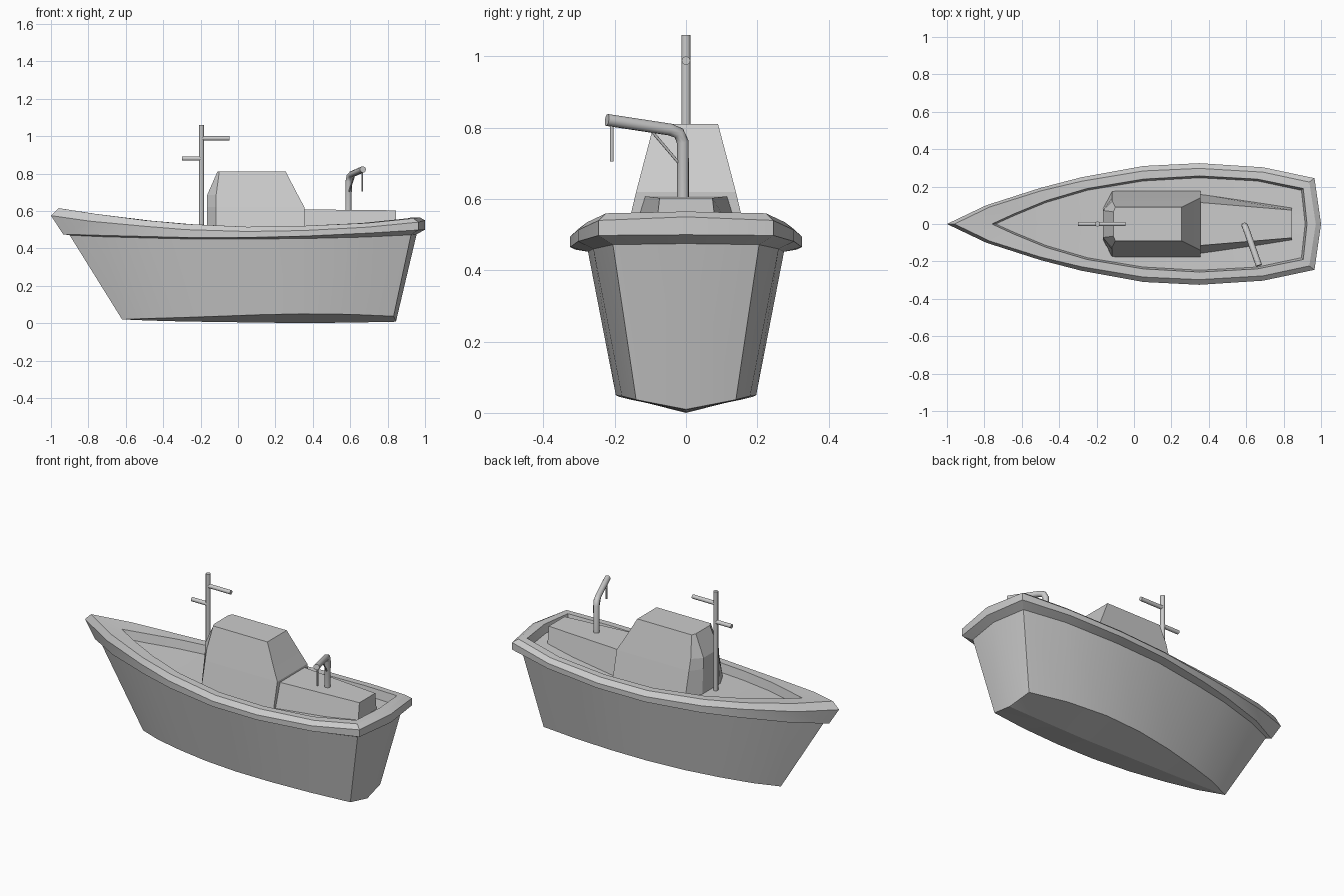
import bpy, bmesh
from mathutils import Vector

if "Cube" in bpy.data.objects:
    bpy.data.objects.remove(bpy.data.objects["Cube"])


def mesh_object(name, verts, faces, smooth=False):
    bm = bmesh.new()
    vs = [bm.verts.new(v) for v in verts]
    for f in faces:
        bm.faces.new([vs[i] for i in f])
    bmesh.ops.remove_doubles(bm, verts=bm.verts, dist=0.0005)
    bmesh.ops.recalc_face_normals(bm, faces=bm.faces)
    me = bpy.data.meshes.new(name)
    bm.to_mesh(me)
    bm.free()
    ob = bpy.data.objects.new(name, me)
    bpy.context.collection.objects.link(ob)
    if smooth:
        bpy.ops.object.select_all(action='DESELECT')
        ob.select_set(True)
        bpy.context.view_layer.objects.active = ob
        bpy.ops.object.shade_smooth_by_angle(angle=0.35)
    return ob


def loft_mirrored(name, rows):
    """Skin neighbouring lengthwise rows on both sides of the centreline."""
    verts, faces, n = [], [], len(rows[0])
    for side in (1, -1):
        base = len(verts)
        verts += [(x, y * side, z) for row in rows for x, y, z in row]
        for r in range(len(rows) - 1):
            for i in range(n - 1):
                a = base + r * n + i
                faces.append((a, a + 1, a + n + 1, a + n))
    return mesh_object(name, verts, faces, True)


def block(name, rings):
    """Closed solid through stacked rings with equal point counts."""
    n = len(rings[0])
    verts = [p for ring in rings for p in ring]
    faces = [tuple(range(n)), tuple(range(len(verts) - n, len(verts)))]
    for r in range(len(rings) - 1):
        for i in range(n):
            j = (i + 1) % n
            faces.append((r * n + i, r * n + j, (r + 1) * n + j, (r + 1) * n + i))
    return mesh_object(name, verts, faces)


def pipe(name, points, radius):
    cu = bpy.data.curves.new(name, 'CURVE')
    cu.dimensions = '3D'
    cu.bevel_depth = radius
    cu.bevel_resolution = 3
    cu.use_fill_caps = True
    sp = cu.splines.new('POLY')
    sp.points.add(len(points) - 1)
    for p, co in zip(sp.points, points):
        p.co = (*co, 1)
    ob = bpy.data.objects.new(name, cu)
    bpy.context.collection.objects.link(ob)
    return ob


# Hull lines, bow to stern centre
chine = [(-.62, 0, .02), (-.48, .06, .025), (-.3, .11, .03), (-.1, .155, .037),
         (.12, .187, .045), (.35, .197, .05), (.6, .18, .047), (.832, .14, .037), (.845, 0, .01)]
hull_top = [(-.9, 0, .47), (-.73, .08, .462), (-.48, .16, .455), (-.26, .21, .45),
            (.05, .262, .45), (.35, .275, .452), (.68, .26, .46), (.925, .205, .472), (.955, 0, .475)]
rail_out = [(-1, 0, .575), (-.79, .1, .545), (-.5, .193, .518), (-.28, .25, .5),
            (.05, .31, .49), (.35, .325, .495), (.69, .303, .513), (.965, .245, .54), (1, 0, .55)]
rail_in = [(-.76, 0, .58), (-.64, .055, .565), (-.47, .125, .548), (-.25, .19, .529),
           (.05, .24, .515), (.35, .257, .52), (.66, .24, .535), (.905, .19, .56), (.925, 0, .565)]
ridge_z = [.615, .585, .55, .53, .515, .52, .535, .56, .565]
rail_h = [.1, .075, .055, .042, .032, .03, .032, .042, .05]

keel = [(x, 0, z) for (x, _, _), z in zip(chine, [.02, .014, .009, .006, .003, 0, .003, .007, .01])]
rail_low = [(x + (max(0, h - .03) * .93 if x < 0 else 0), y, z - h)
            for (x, y, z), h in zip(rail_out, rail_h)]
ridge = [(x + (.04 if x < -.9 else .02 if x < -.6 else 0) - (.028 if x > .9 else 0), y * .915, z)
         for (x, y, _), z in zip(rail_out, ridge_z)]
deck_edge = [(x + (.02 if x < -.7 else 0) - (.01 if x > .8 else 0), max(0, y - .01), z - .05)
             for x, y, z in rail_in]
deck_mid = [(x, 0, z) for x, _, z in deck_edge]

# Hull with rub rail and deck
loft_mirrored("hull", [keel, chine, hull_top, rail_low, rail_out, ridge, rail_in, deck_edge, deck_mid])


# Wheelhouse: chamfered nose, sloping rear window
def cabin_ring(nose, shoulder, aft, nose_y, y, z):
    half = [(nose, nose_y, z), (shoulder, y, z), (aft, y, z)]
    return half + [(a, -b, c) for a, b, c in reversed(half)]


block("wheelhouse", [cabin_ring(-.165, -.117, .355, .085, .178, .46),
                     cabin_ring(-.165, -.117, .355, .075, .14, .62),
                     cabin_ring(-.165, -.117, .32, .072, .123, .685),
                     cabin_ring(-.11, -.1, .255, .065, .09, .81)])

# Engine casing behind the wheelhouse
block("aft_casing", [[(.34, .162, .46), (.845, .086, .5), (.845, -.086, .5), (.34, -.162, .46)],
                     [(.34, .116, .608), (.845, .074, .603), (.845, -.074, .603), (.34, -.116, .608)]])

# Mast and its arms
pipe("mast", [(-.195, 0, .46), (-.195, 0, 1.06)], .013)
pipe("upper_mast_arm", [(-.195, 0, .988), (-.045, 0, .988)], .012)
pipe("lower_mast_arm", [(-.3, 0, .88), (-.195, 0, .88)], .012)

# Davit crane with brace and hanging line
pipe("davit", [(.59, -.008, .56), (.592, -.009, .76), (.597, -.02, .785),
               (.606, -.045, .795), (.668, -.222, .822)], .017)
pipe("davit_brace", [(.592, -.015, .695), (.624, -.1, .795)], .004)
pipe("davit_line", [(.664, -.208, .82), (.664, -.208, .705)], .005)
